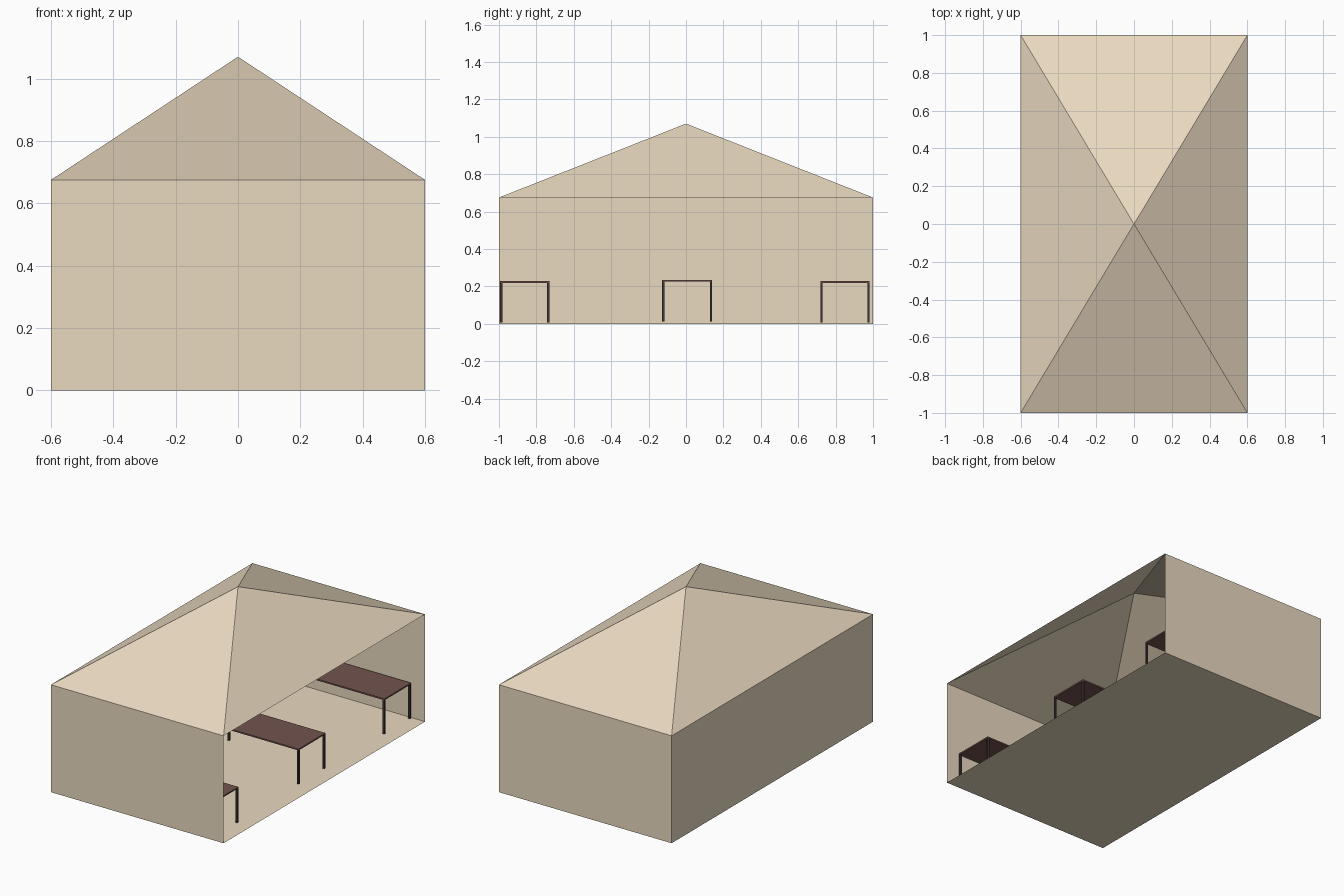
import bpy, bmesh

if "Cube" in bpy.data.objects:
    bpy.data.objects.remove(bpy.data.objects["Cube"])

W, D, H, APEX = 0.6, 1.0, 0.675, 1.07


def material(name, rgb):
    m = bpy.data.materials.new(name)
    m.diffuse_color = (*rgb, 1)
    m.use_nodes = True
    m.node_tree.nodes["Principled BSDF"].inputs["Base Color"].default_value = m.diffuse_color
    return m


PLASTER = material("tan_plaster", (0.82, 0.70, 0.53))
WOOD = material("brown_wood", (0.17, 0.09, 0.08))
DARK = material("dark_leg", (0.05, 0.035, 0.033))


def sheet(name, faces):
    """Thin surface made of corner-point polygons."""
    bm = bmesh.new()
    for pts in faces:
        bm.faces.new([bm.verts.new(p) for p in pts])
    bmesh.ops.remove_doubles(bm, verts=bm.verts, dist=1e-5)
    me = bpy.data.meshes.new(name)
    bm.to_mesh(me)
    bm.free()
    me.materials.append(PLASTER)
    ob = bpy.data.objects.new(name, me)
    bpy.context.collection.objects.link(ob)


def box(name, lo, hi, mat):
    bpy.ops.mesh.primitive_cube_add(size=1, location=[(a + b) / 2 for a, b in zip(lo, hi)])
    ob = bpy.context.object
    ob.name = name
    ob.scale = [b - a for a, b in zip(lo, hi)]
    ob.data.materials.append(mat)


# Hall shell: floor, three walls (right side open) and pyramid roof
corners = [(-W, -D), (W, -D), (W, D), (-W, D)]
sheet("floor", [[(x, y, 0) for x, y in corners]])
for name, i in (("front_wall", 0), ("back_wall", 2), ("left_wall", 3)):
    a, b = corners[i], corners[(i + 1) % 4]
    sheet(name, [[(*a, 0), (*b, 0), (*b, H), (*a, H)]])
sheet("roof", [[(*corners[i], H), (*corners[(i + 1) % 4], H), (0, 0, APEX)] for i in range(4)])


def table(name, x0, x1, y0, y1, z0, z1):
    t, leg = 0.009, 0.012
    box(name + "_top", (x0, y0, z1 - t), (x1, y1, z1), WOOD)
    for lx in (x0, x1 - leg):
        for ly in (y0, y1 - leg):
            box(name + "_leg", (lx, ly, z0), (lx + leg, ly + leg, z1 - t), DARK)


# Three tables in a row
table("front_table", -0.34, 0.513, -0.994, -0.73, 0.006, 0.228)
table("middle_table", -0.162, 0.51, -0.127, 0.139, 0.013, 0.234)
table("back_table", -0.34, 0.515, 0.718, 0.982, 0.006, 0.228)
